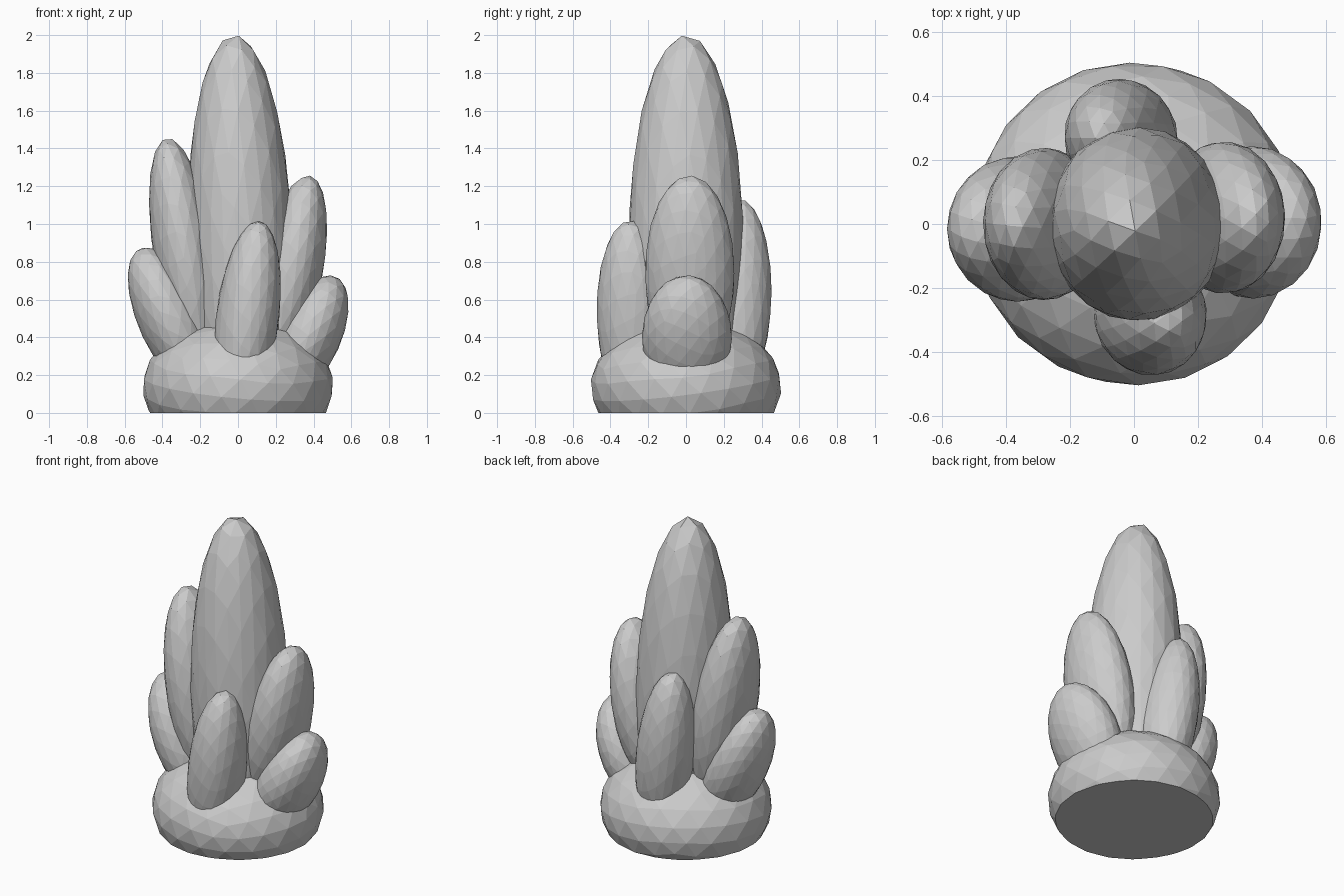
import bpy
import bmesh
import math
from mathutils import Matrix, Vector

if "Cube" in bpy.data.objects:
    bpy.data.objects.remove(bpy.data.objects["Cube"])

stone = bpy.data.materials.new("pale grey stone")
stone.diffuse_color = (0.6, 0.6, 0.6, 1)
stone.use_nodes = True
stone.node_tree.nodes["Principled BSDF"].inputs["Base Color"].default_value = stone.diffuse_color


def lobe(name, centre, radii, tilt_x=0, tilt_y=0, floor=0.08, detail=3, spin=20):
    """Faceted ellipsoid leaning towards +x / +y (degrees), cut flat at floor height."""
    bm = bmesh.new()
    bmesh.ops.create_icosphere(bm, subdivisions=detail, radius=1.012)
    lean = Matrix.Rotation(math.radians(tilt_x), 4, 'Y') @ Matrix.Rotation(math.radians(-tilt_y), 4, 'X')
    # The spin turns the facets before stretching, so that no two lobes match
    turn = Matrix.Rotation(math.radians(spin), 4, Vector((1, 0.6, 0.8)))
    bm.transform(Matrix.Translation(centre) @ lean @ Matrix.Diagonal((*radii, 1)) @ turn)
    geom = bm.verts[:] + bm.edges[:] + bm.faces[:]
    cut = bmesh.ops.bisect_plane(bm, geom=geom, plane_co=(0, 0, floor),
                                 plane_no=(0, 0, 1), clear_inner=True)
    rim = [e for e in cut['geom_cut'] if isinstance(e, bmesh.types.BMEdge)]
    if rim:
        bmesh.ops.contextual_create(bm, geom=rim)
    bmesh.ops.recalc_face_normals(bm, faces=bm.faces[:])
    mesh = bpy.data.meshes.new(name)
    bm.to_mesh(mesh)
    bm.free()
    mesh.materials.append(stone)
    obj = bpy.data.objects.new(name, mesh)
    bpy.context.collection.objects.link(obj)
    return obj


# Rounded base with a flat underside
lobe("base", (0, 0, 0.14), (0.5, 0.5, 0.36), floor=0, spin=15)

# Tall central column
lobe("main_column", (0.01, 0, 0.9), (0.275, 0.3, 1.09), tilt_x=-1.5, spin=40)

# Upper side lobes
lobe("left_upper_lobe", (-0.28, 0, 0.84), (0.165, 0.235, 0.615), tilt_x=-9, spin=65)
lobe("right_upper_lobe", (0.28, 0.02, 0.74), (0.165, 0.235, 0.52), tilt_x=11, spin=30)

# Lower side lobes, leaning outwards
lobe("left_lower_lobe", (-0.36, -0.015, 0.5), (0.17, 0.225, 0.4), tilt_x=-23, spin=50)
lobe("right_lower_lobe", (0.37, 0.005, 0.4), (0.17, 0.235, 0.35), tilt_x=25, spin=80)

# Front and back lobes
lobe("front_lobe", (0.05, -0.28, 0.5), (0.165, 0.19, 0.515), tilt_x=7, tilt_y=-2, spin=25)
lobe("back_lobe", (-0.04, 0.265, 0.6), (0.165, 0.185, 0.53), tilt_x=-7, tilt_y=2, spin=70)
